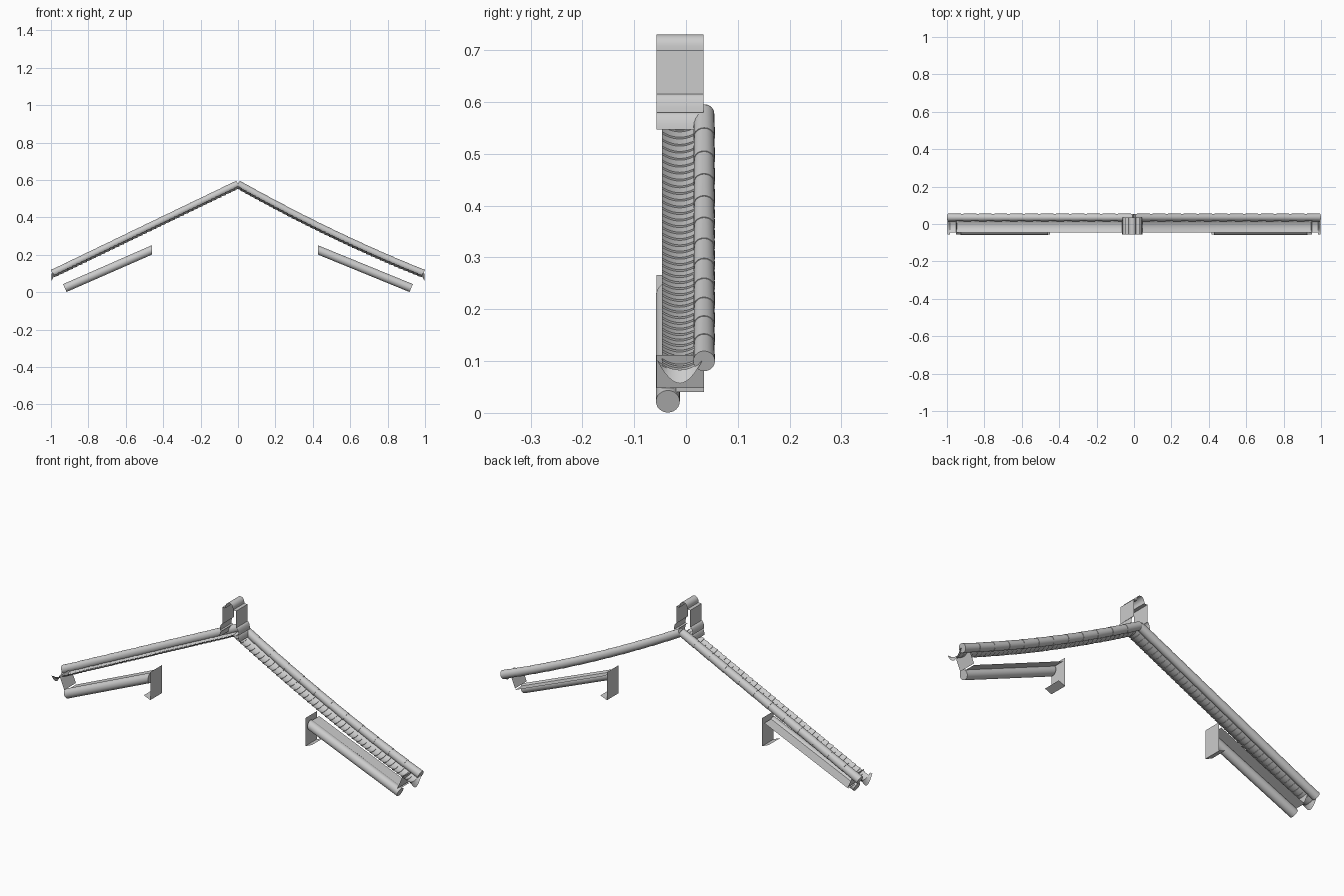
import bpy, math
from mathutils import Vector

cube = bpy.data.objects.get("Cube")
if cube:
    bpy.data.objects.remove(cube, do_unlink=True)

grey = bpy.data.materials.new("plain_grey")
grey.use_nodes = True
COLOUR = (0.6, 0.6, 0.6, 1)
grey.diffuse_color = COLOUR
grey.node_tree.nodes["Principled BSDF"].inputs["Base Color"].default_value = COLOUR


def make(name, verts, faces, smooth=True):
    mesh = bpy.data.meshes.new(name)
    mesh.from_pydata(verts, [], faces)
    mesh.materials.append(grey)
    obj = bpy.data.objects.new(name, mesh)
    bpy.context.collection.objects.link(obj)
    if smooth:
        bpy.ops.object.select_all(action='DESELECT')
        obj.select_set(True)
        bpy.context.view_layer.objects.active = obj
        bpy.ops.object.shade_smooth_by_angle(angle=math.radians(35))
    return obj


def add_loft(verts, faces, rings, closed=True, caps=True):
    """Bridge rings of equal size and append them to a mesh."""
    base, n = len(verts), len(rings[0])
    for ring in rings:
        verts.extend(ring)
    for r in range(len(rings) - 1):
        for i in range(n if closed else n - 1):
            j = (i + 1) % n
            a, b = base + r * n, base + (r + 1) * n
            faces.append((a + i, a + j, b + j, b + i))
    if closed and caps:
        faces.append(tuple(range(base, base + n))[::-1])
        faces.append(tuple(range(base + (len(rings) - 1) * n, base + len(rings) * n)))


def sheet(name, profile, y0, y1):
    """Thin surface: an x-z profile drawn out along y."""
    verts, faces = [], []
    add_loft(verts, faces, [[(x, y, z) for x, z in profile] for y in (y0, y1)], closed=False)
    return make(name, verts, faces)


def slope(side, t):
    """Roof line: straight on the right, slightly sagging on the left."""
    sag = 0.08 * t * (1 - t) if side > 0 else 0
    return Vector((side * t * 0.992, 0, 0.578 - 0.478 * t - sag))


def frame(side, t):
    tangent = (slope(side, t + 0.01) - slope(side, t - 0.01)).normalized()
    normal = Vector((-tangent.z, 0, tangent.x)) * side
    return slope(side, t), normal


def cover_tiles(side, label, count=12, segs=20):
    # Round cover tiles, each with a slightly wider lower lip
    verts, faces = [], []
    for k in range(count):
        rings = []
        for t, r in ((k / count, 0.0195), ((k + 1) / count, 0.021)):
            p, n = frame(side, t)
            rings.append([p + Vector((0, 0.035 + r * math.cos(a), 0)) + n * r * math.sin(a)
                          for a in (math.tau * i / segs for i in range(segs))])
        add_loft(verts, faces, rings)
    make(label + "_cover_tiles", verts, faces)


def pan_tiles(side, label, count=40, segs=10):
    # Shallow curved pan tiles, stepped down the slope
    verts, faces = [], []
    for k in range(count):
        rings = []
        for t, lift in ((k / count, -0.003), ((k + 1) / count, 0.001), ((k + 1) / count, -0.003)):
            p, n = frame(side, t)
            ring = []
            for i in range(segs + 1):
                u = 2 * i / segs - 1
                ring.append(p + Vector((0, -0.012 + 0.034 * u, 0)) + n * (lift - 0.022 + 0.012 * u * u))
            rings.append(ring)
        add_loft(verts, faces, rings, closed=False)
    make(label + "_pan_tiles", verts, faces)


def drip_tile(side, label, segs=12):
    # Pointed drip plate closing the lowest pan tile
    top, low = [], []
    for i in range(segs + 1):
        u = 2 * i / segs - 1
        y = -0.012 + 0.043 * u
        top.append((side * 0.985, y, 0.083 + 0.018 * u * u))
        low.append((side * 0.998, y, 0.057 + 0.043 * abs(u) ** 1.9))
    verts, faces = [], []
    add_loft(verts, faces, [top, low], closed=False)
    make(label + "_drip_tile", verts, faces)


def lower_beam(side, label, inner, segs=24):
    # Round beam: square cut at the eave, upright cut at the inner end
    a = Vector((side * 0.926, -0.035, 0.022))
    b = Vector((side * inner, -0.035, 0.226))
    d = (b - a).normalized()
    n = Vector((-d.z, 0, d.x)) * (-side)
    r = 0.023
    rings = [[], []]
    for i in range(segs):
        c, s = r * math.cos(math.tau * i / segs), r * math.sin(math.tau * i / segs)
        rings[0].append(a + Vector((0, c, 0)) + n * s)
        rings[1].append(b + Vector((0, c, s / abs(d.x))))
    verts, faces = [], []
    add_loft(verts, faces, rings)
    make(label + "_beam", verts, faces)

    # Sloping board behind the beam
    top = 0.018
    sheet(label + "_board", [(side * 0.926, 0.022 + top), (side * inner, 0.226 + top)], -0.035, 0.035)
    # Tilted plate at the eave end
    sheet(label + "_eave_plate", [(side * 0.953, 0.112), (side * 0.926, 0.048)], -0.057, 0.035)
    # Upright plate with a short foot at the inner end
    x = inner - 0.012
    sheet(label + "_inner_plate",
          [(side * x, 0.266), (side * x, 0.125), (side * (x + 0.036), 0.14)], -0.057, 0.035)


for side, label, inner in ((1, "left", 0.427), (-1, "right", 0.46)):
    cover_tiles(side, label)
    pan_tiles(side, label)
    drip_tile(side, label)
    lower_beam(side, label, inner)


def bulge(x, z_top, z_low, out, steps=6):
    """Quarter-round moulding going outwards and down."""
    return [(x + out * math.sin(a), z_low + (z_top - z_low) * math.cos(a))
            for a in (math.pi / 2 * i / steps for i in range(steps + 1))]


# Ridge ornament: round cap, shoulders, upright sides and two mouldings
half = [(0.02 * math.sin(a), 0.708 + 0.022 * math.cos(a))
        for a in (math.pi / 2 * i / 6 for i in range(7))]
half += [(0.02, 0.7), (0.038, 0.7), (0.038, 0.615)]
half += bulge(0.038, 0.615, 0.58, 0.014)[1:]
half += bulge(0.04, 0.58, 0.547, 0.014)
centre = -0.009
profile = [(centre - x, z) for x, z in reversed(half[1:])] + [(centre + x, z) for x, z in half]
sheet("ridge_ornament", profile, -0.057, 0.034)
